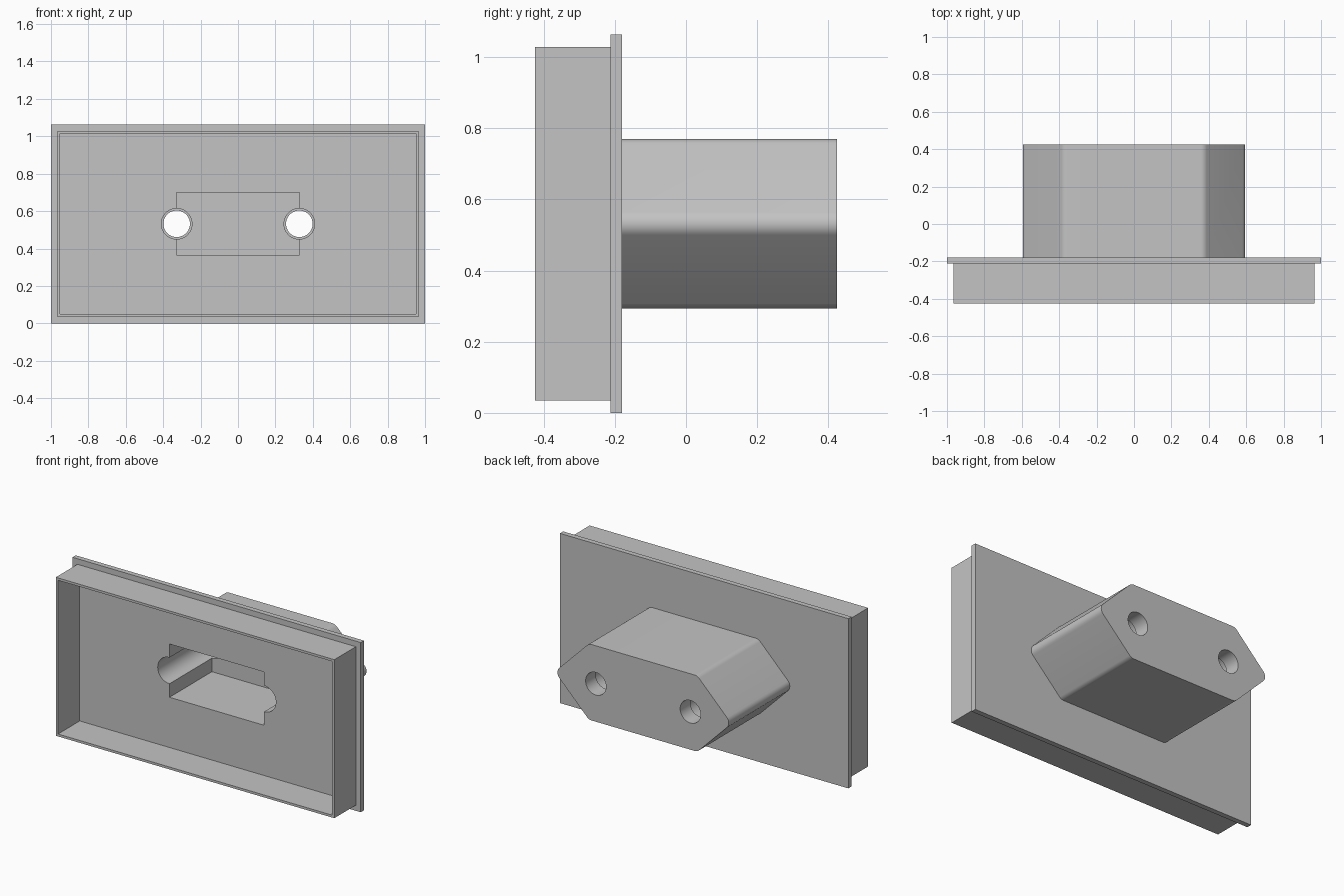
import bpy, bmesh, math

cube = bpy.data.objects.get("Cube")
if cube:
    bpy.data.objects.remove(cube)

MID = 0.532  # height of the plug axis

grey = bpy.data.materials.new("light_grey_plastic")
grey.use_nodes = True
colour = (0.55, 0.55, 0.55, 1)
grey.diffuse_color = colour
grey.node_tree.nodes["Principled BSDF"].inputs["Base Color"].default_value = colour


def prism(name, outline, y0, y1):
    """Extrude an x-z outline from y0 back to y1."""
    bm = bmesh.new()
    face = bm.faces.new([bm.verts.new((x, y0, MID + z)) for x, z in outline])
    new = bmesh.ops.extrude_face_region(bm, geom=[face])["geom"]
    bmesh.ops.translate(bm, vec=(0, y1 - y0, 0),
                        verts=[v for v in new if isinstance(v, bmesh.types.BMVert)])
    bmesh.ops.recalc_face_normals(bm, faces=bm.faces)
    mesh = bpy.data.meshes.new(name)
    bm.to_mesh(mesh)
    bm.free()
    mesh.materials.append(grey)
    obj = bpy.data.objects.new(name, mesh)
    bpy.context.collection.objects.link(obj)
    return obj


def rectangle(w, h):
    return [(-w, -h), (w, -h), (w, h), (-w, h)]


def circle(cx, r, n=48):
    return [(cx + r * math.cos(math.tau * i / n), r * math.sin(math.tau * i / n))
            for i in range(n)]


def rounded_hexagon(tip, flat, h, r, steps=8):
    """Flat-topped hexagon with filleted corners, counter-clockwise."""
    slope = math.atan2(tip - flat, h)      # direction of the slanted side's normal
    normal = math.pi / 2 - slope
    tip_centre = tip - r / math.cos(normal)
    top_centre = flat - r * math.tan((math.pi / 2 - normal) / 2)
    corners = [(tip_centre, 0, -normal, normal),
               (top_centre, h - r, normal, math.pi / 2),
               (-top_centre, h - r, math.pi / 2, math.pi - normal),
               (-tip_centre, 0, math.pi - normal, math.pi + normal),
               (-top_centre, r - h, math.pi + normal, 1.5 * math.pi),
               (top_centre, r - h, 1.5 * math.pi, math.tau - normal)]
    points = []
    for cx, cz, a, b in corners:
        for i in range(steps + 1):
            t = a + (b - a) * i / steps
            points.append((cx + r * math.cos(t), cz + r * math.sin(t)))
    return points


def combine(target, tool, operation):
    mod = target.modifiers.new(tool.name, 'BOOLEAN')
    mod.operation = operation
    mod.solver = 'EXACT'
    mod.object = tool
    bpy.context.view_layer.objects.active = target
    bpy.ops.object.modifier_apply(modifier=mod.name)
    bpy.data.objects.remove(tool)


# Flange plate with the tray wall in front and the plug body behind
cover = prism("plug_cover", rectangle(1.0, MID), -0.212, -0.18)
combine(cover, prism("tray", rectangle(0.966, 0.497), -0.425, -0.195), 'UNION')
combine(cover, prism("plug_body", rounded_hexagon(0.613, 0.376, 0.238, 0.045),
                     -0.195, 0.425), 'UNION')

# Hollow tray and inner pocket
combine(cover, prism("tray_hollow", rectangle(0.951, 0.482), -0.5, -0.21), 'DIFFERENCE')
combine(cover, prism("pocket", rectangle(0.328, 0.167), -0.3, 0.21), 'DIFFERENCE')

# Stepped pin holes
for x in (-0.328, 0.328):
    combine(cover, prism("pin_bore", circle(x, 0.082), -0.3, 0.325), 'DIFFERENCE')
    combine(cover, prism("pin_hole", circle(x, 0.071), 0.2, 0.5), 'DIFFERENCE')

# Smooth fillets and bores, crisp edges elsewhere
bpy.ops.object.select_all(action='DESELECT')
cover.select_set(True)
bpy.context.view_layer.objects.active = cover
bpy.ops.object.shade_smooth_by_angle(angle=math.radians(30))
